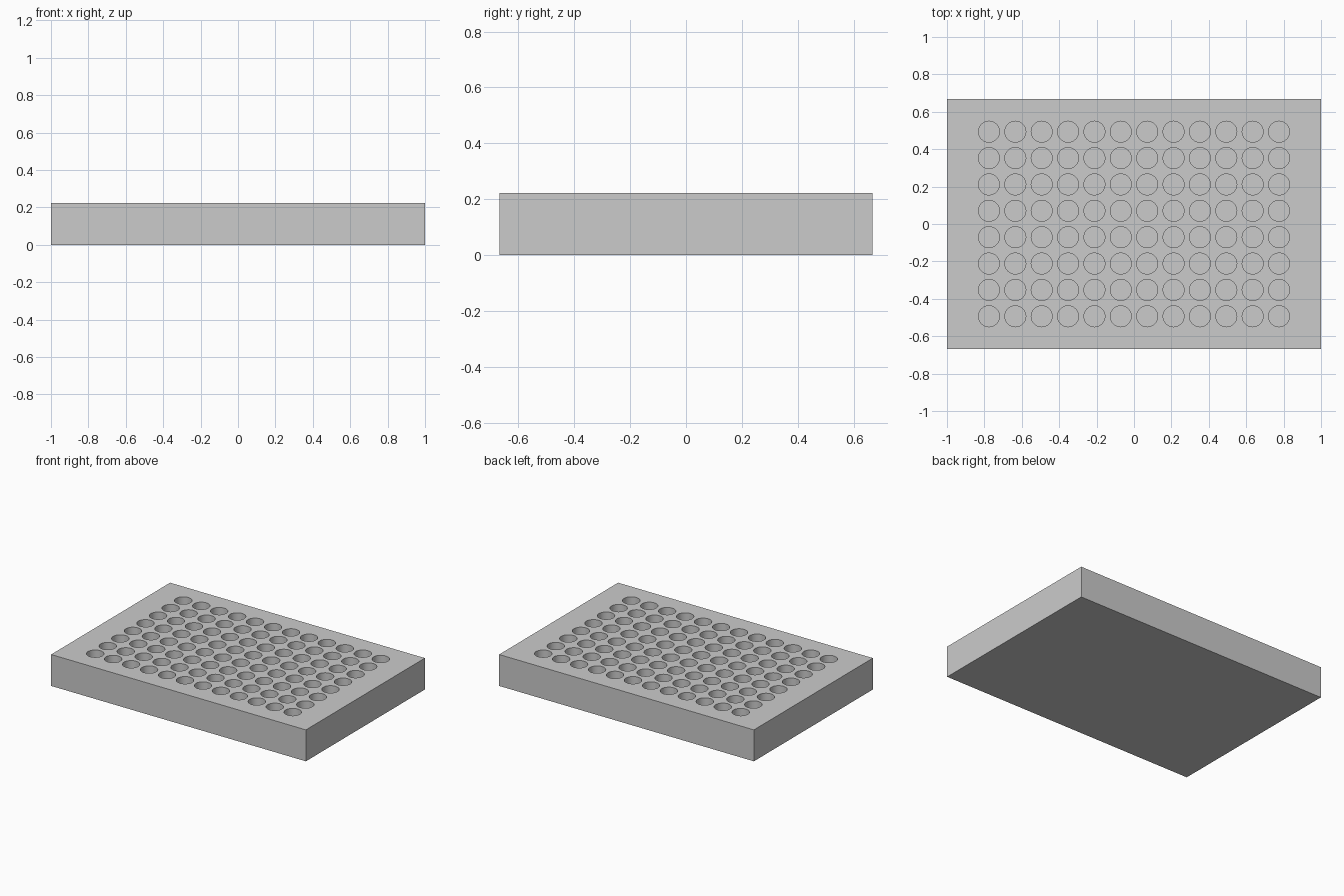
import bpy
import bmesh
from mathutils import Matrix, Vector

cube = bpy.data.objects.get("Cube")
if cube:
    bpy.data.objects.remove(cube, do_unlink=True)

LENGTH, WIDTH, HEIGHT = 2.0, 1.334, 0.223
COLUMNS, ROWS = 12, 8
PITCH = 0.141
WELL_RADIUS, WELL_DEPTH = 0.056, 0.168

grey = bpy.data.materials.new("light grey plastic")
grey.use_nodes = True
colour = (0.6, 0.6, 0.6, 1.0)
grey.diffuse_color = colour
grey.node_tree.nodes["Principled BSDF"].inputs["Base Color"].default_value = colour


def make_object(name, bm):
    mesh = bpy.data.meshes.new(name)
    bm.to_mesh(mesh)
    bm.free()
    mesh.materials.append(grey)
    obj = bpy.data.objects.new(name, mesh)
    bpy.context.collection.objects.link(obj)
    return obj


# Solid rectangular block
bm = bmesh.new()
block = Matrix.LocRotScale(Vector((0, 0, HEIGHT / 2)), None, Vector((LENGTH, WIDTH, HEIGHT)))
bmesh.ops.create_cube(bm, size=1, matrix=block)
plate = make_object("well_plate", bm)

# Cutter: a grid of cylinders reaching above the top face
bm = bmesh.new()
overshoot = 0.05
for column in range(COLUMNS):
    for row in range(ROWS):
        x = (column - (COLUMNS - 1) / 2) * PITCH
        y = (row - (ROWS - 1) / 2) * PITCH
        z = HEIGHT + (overshoot - WELL_DEPTH) / 2
        bmesh.ops.create_cone(bm, cap_ends=True, segments=48,
                              radius1=WELL_RADIUS, radius2=WELL_RADIUS,
                              depth=WELL_DEPTH + overshoot,
                              matrix=Matrix.Translation((x, y, z)))
cutter = make_object("well_cutter", bm)
cutter.hide_render = True

# Cut the wells, then discard the cutter
cut = plate.modifiers.new("wells", 'BOOLEAN')
cut.operation = 'DIFFERENCE'
cut.solver = 'EXACT'
cut.object = cutter
bpy.ops.object.select_all(action='DESELECT')
plate.select_set(True)
bpy.context.view_layer.objects.active = plate
bpy.ops.object.modifier_apply(modifier=cut.name)
bpy.data.objects.remove(cutter, do_unlink=True)

# Round well walls with crisp rims
bpy.ops.object.shade_smooth_by_angle()
